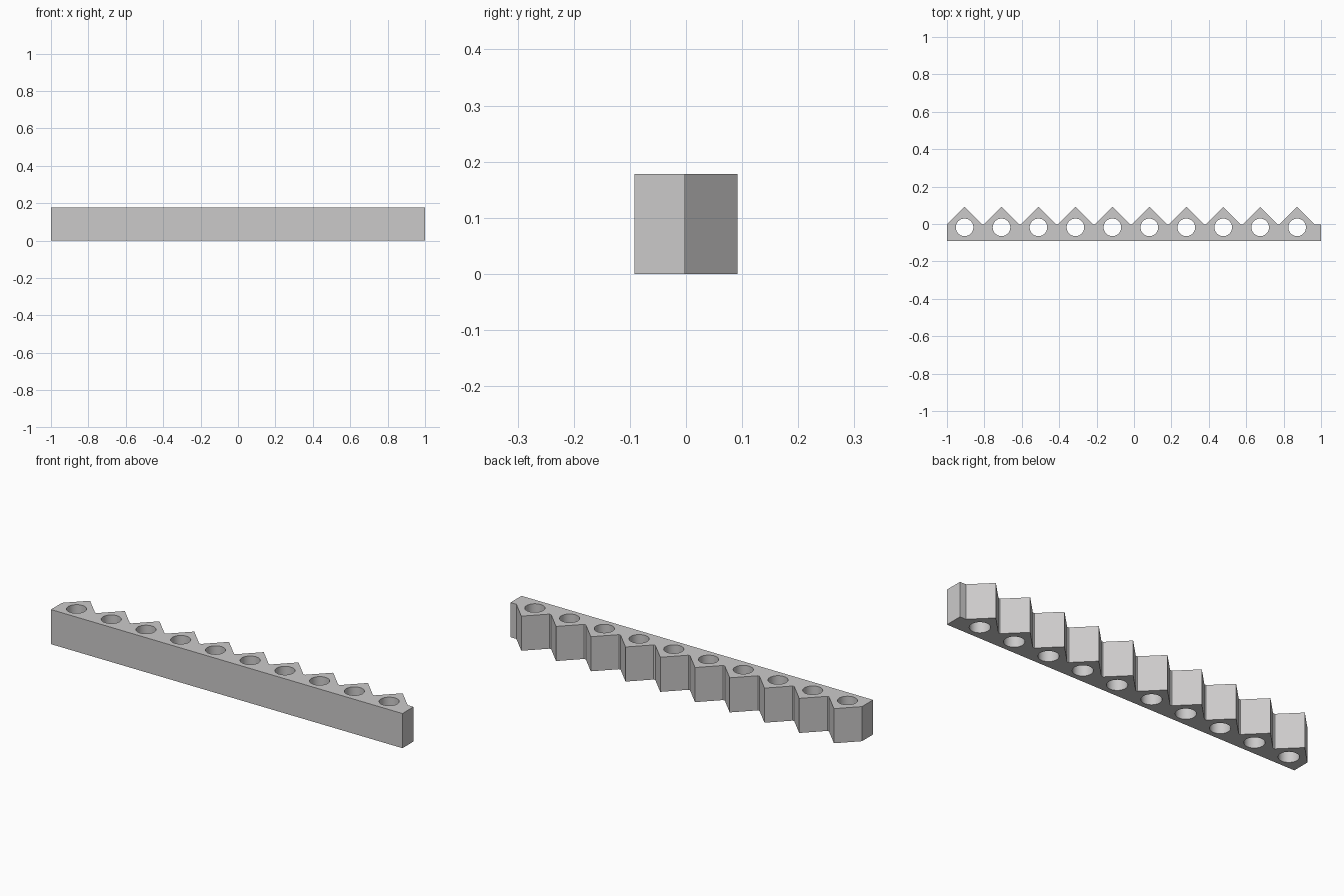
import bpy
import bmesh
from math import cos, sin, tau, radians

cube = bpy.data.objects.get("Cube")
if cube:
    bpy.data.objects.remove(cube, do_unlink=True)

TEETH = 10
PITCH = 0.1976
FIRST = -0.906            # x of the first tooth tip
HALF = 0.094              # half width of a tooth
FRONT, ROOT, TIP = -0.092, -0.002, 0.092
HEIGHT = 0.178
HOLE_Y, HOLE_R, HOLE_SIDES = -0.018, 0.047, 48

grey = bpy.data.materials.new("light_grey")
grey.use_nodes = True
color = (0.6, 0.59, 0.59, 1)
grey.diffuse_color = color
grey.node_tree.nodes["Principled BSDF"].inputs["Base Color"].default_value = color

bm = bmesh.new()


def add_loop(points):
    """Closed loop of edges on the ground plane."""
    verts = [bm.verts.new((x, y, 0)) for x, y in points]
    return [bm.edges.new((a, b)) for a, b in zip(verts, verts[1:] + verts[:1])]


# Toothed outline of the bar
centers = [FIRST + i * PITCH for i in range(TEETH)]
outline = [(1, FRONT), (-1, FRONT)]
for x in centers:
    outline += [(x - HALF, ROOT), (x, TIP), (x + HALF, ROOT)]
outline.append((1, ROOT))
edges = add_loop(outline)

# One round hole behind each tooth
for x in centers:
    angles = [tau * k / HOLE_SIDES for k in range(HOLE_SIDES)]
    edges += add_loop([(x + HOLE_R * cos(a), HOLE_Y + HOLE_R * sin(a)) for a in angles])

# Fill the outline around the holes and raise it to full height
bmesh.ops.triangle_fill(bm, edges=edges, use_beauty=True)
raised = bmesh.ops.extrude_face_region(bm, geom=bm.faces[:], use_keep_orig=True)
top = [g for g in raised["geom"] if isinstance(g, bmesh.types.BMVert)]
bmesh.ops.translate(bm, verts=top, vec=(0, 0, HEIGHT))
bmesh.ops.recalc_face_normals(bm, faces=bm.faces[:])

mesh = bpy.data.meshes.new("toothed_rack")
bm.to_mesh(mesh)
bm.free()
mesh.materials.append(grey)
rack = bpy.data.objects.new("toothed_rack", mesh)
bpy.context.collection.objects.link(rack)

bpy.ops.object.select_all(action="DESELECT")
rack.select_set(True)
bpy.context.view_layer.objects.active = rack
bpy.ops.object.shade_smooth_by_angle(angle=radians(30))
